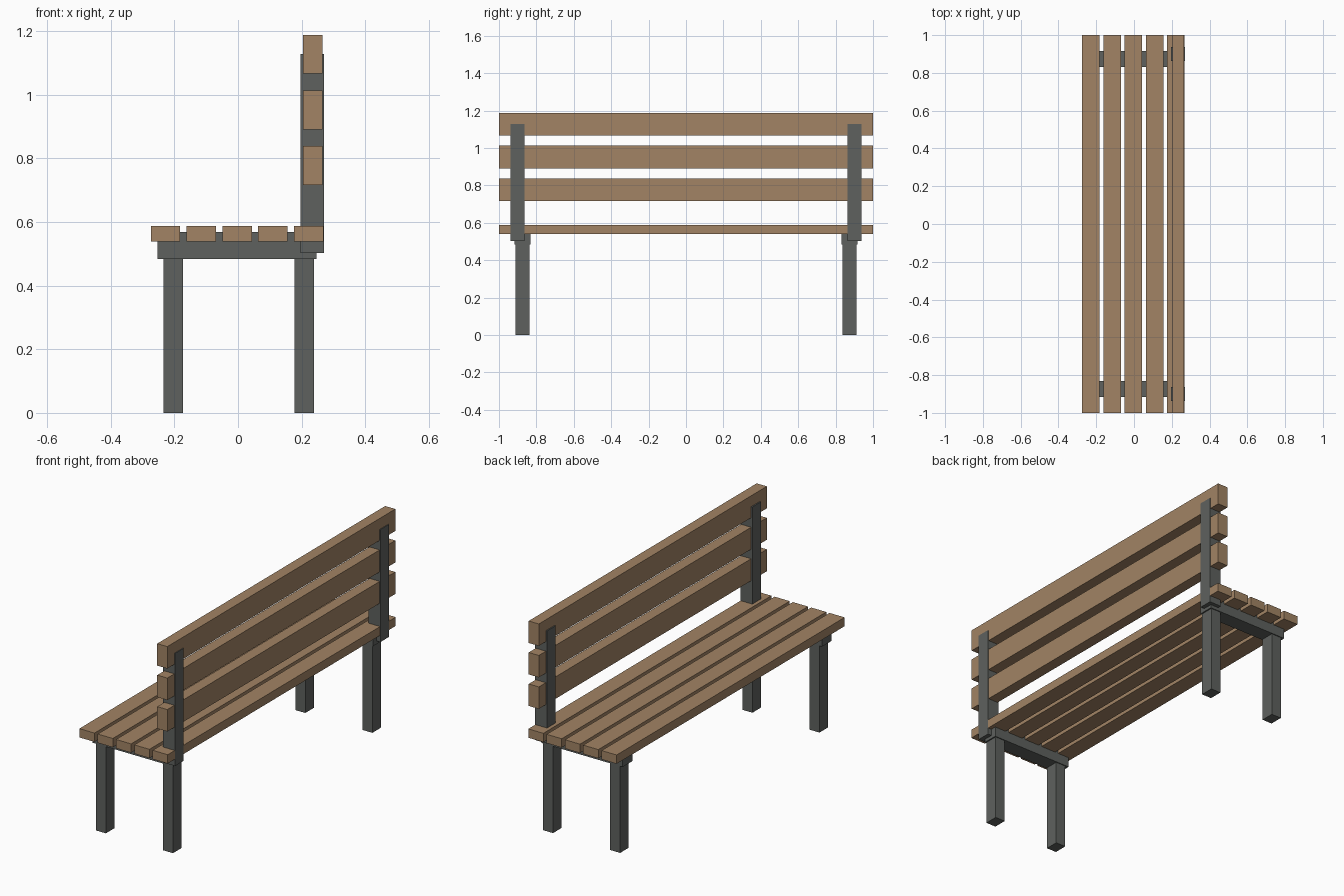
import bpy

if "Cube" in bpy.data.objects:
    bpy.data.objects.remove(bpy.data.objects["Cube"])


def material(name, rgb):
    m = bpy.data.materials.new(name)
    m.diffuse_color = (*rgb, 1.0)
    m.use_nodes = True
    m.node_tree.nodes["Principled BSDF"].inputs["Base Color"].default_value = m.diffuse_color
    return m


wood = material("brown wood", (0.36, 0.23, 0.128))
metal = material("dark grey metal", (0.112, 0.12, 0.112))


def box(name, x, y, z, mat):
    """Box from (min, max) ranges on each axis."""
    bpy.ops.mesh.primitive_cube_add(size=1)
    ob = bpy.context.object
    ob.name = name
    for v in ob.data.vertices:
        v.co = [r[0] if c < 0 else r[1] for c, r in zip(v.co, (x, y, z))]
    ob.data.materials.append(mat)
    return ob


# Seat slats
for i in range(5):
    x = -0.274 + i * 0.1125
    box(f"seat_slat_{i + 1}", (x, x + 0.0925), (-1, 1), (0.539, 0.588), wood)

# Backrest slats
for i in range(3):
    z = 0.716 + i * 0.1748
    box(f"back_slat_{i + 1}", (0.204, 0.266), (-1, 1), (z, z + 0.122), wood)

# End frames: legs, seat rail and backrest post
for side, s in (("left", -1), ("right", 1)):
    def span(a, b):
        return tuple(sorted((s * a, s * b)))

    box(f"{side}_front_leg", (-0.234, -0.173), span(0.837, 0.912), (0, 0.50), metal)
    box(f"{side}_rear_leg", (0.178, 0.239), span(0.837, 0.912), (0, 0.50), metal)
    box(f"{side}_seat_rail", (-0.253, 0.246), span(0.832, 0.917), (0.484, 0.569), metal)
    box(f"{side}_back_post", (0.197, 0.270), span(0.863, 0.938), (0.502, 1.127), metal)
